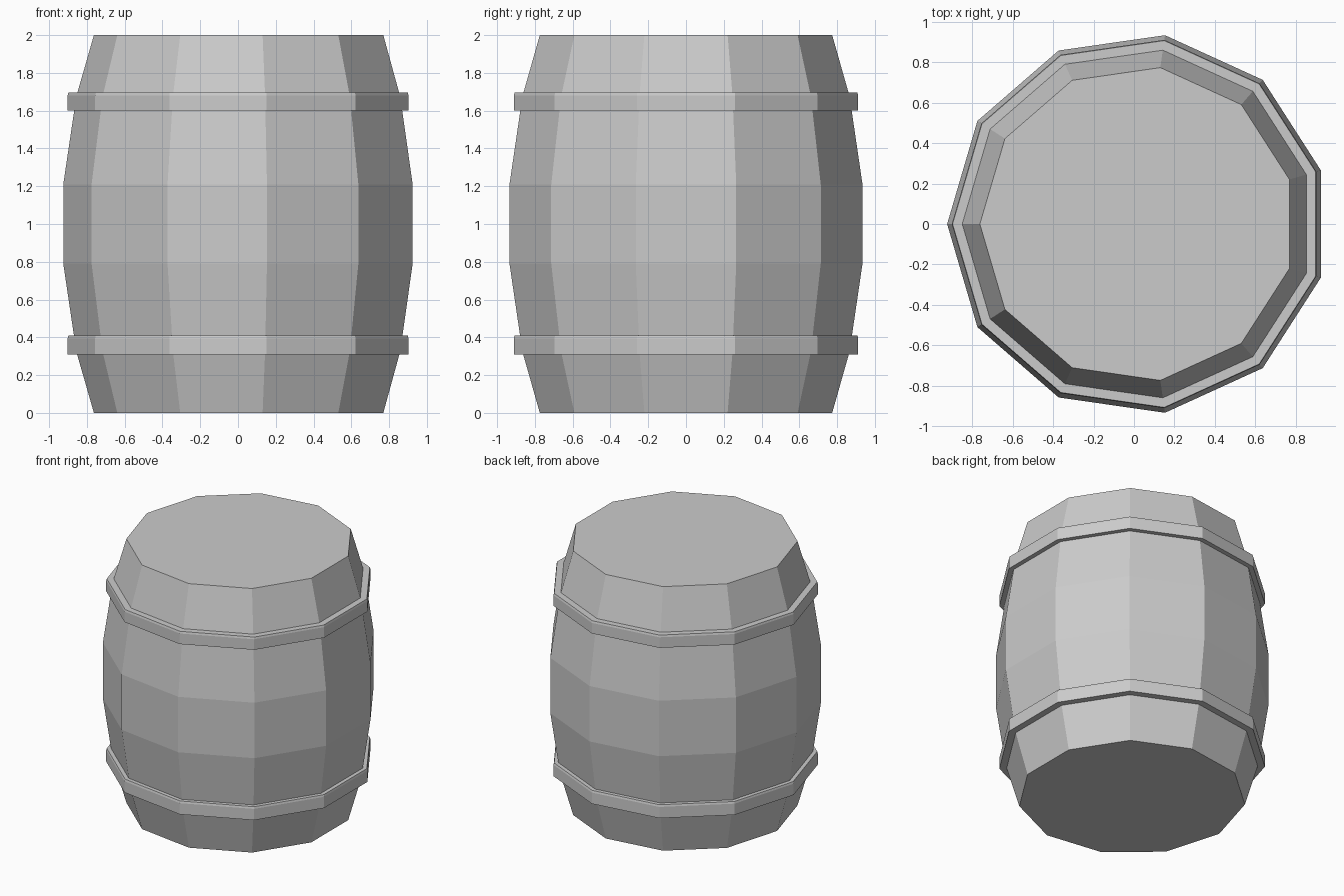
import bpy, bmesh
from math import sin, cos, pi

if "Cube" in bpy.data.objects:
    bpy.data.objects.remove(bpy.data.objects["Cube"])

SIDES = 11
CX = 0.019  # offset that centres the odd-sided outline on x


def lathe(name, profile, closed=False):
    """Sweep (radius, z) points round z; cap the ends or close into a ring."""
    bm = bmesh.new()
    rings = []
    for r, z in profile:
        rings.append([bm.verts.new((CX + r * cos(pi + 2 * pi * i / SIDES),
                                    r * sin(pi + 2 * pi * i / SIDES), z))
                      for i in range(SIDES)])
    pairs = list(zip(rings, rings[1:]))
    if closed:
        pairs.append((rings[-1], rings[0]))
    else:
        bm.faces.new(rings[0][::-1])
        bm.faces.new(rings[-1])
    for a, b in pairs:
        for i in range(SIDES):
            j = (i + 1) % SIDES
            bm.faces.new((a[i], a[j], b[j], b[i]))
    bmesh.ops.recalc_face_normals(bm, faces=bm.faces)
    mesh = bpy.data.meshes.new(name)
    bm.to_mesh(mesh)
    bm.free()
    obj = bpy.data.objects.new(name, mesh)
    bpy.context.collection.objects.link(obj)
    return obj


# Bulging barrel body, mirrored about mid height
half = [(0.782, 0.0), (0.875, 0.325), (0.944, 0.79)]
lathe("barrel_body", half + [(r, 2 - z) for r, z in reversed(half)])

# Two flat hoops
for name, z0, z1 in (("lower_hoop", 0.31, 0.41), ("upper_hoop", 1.60, 1.695)):
    lathe(name, [(0.865, z0), (0.921, z0), (0.921, z1 - 0.015),
                 (0.917, z1), (0.865, z1)], closed=True)
